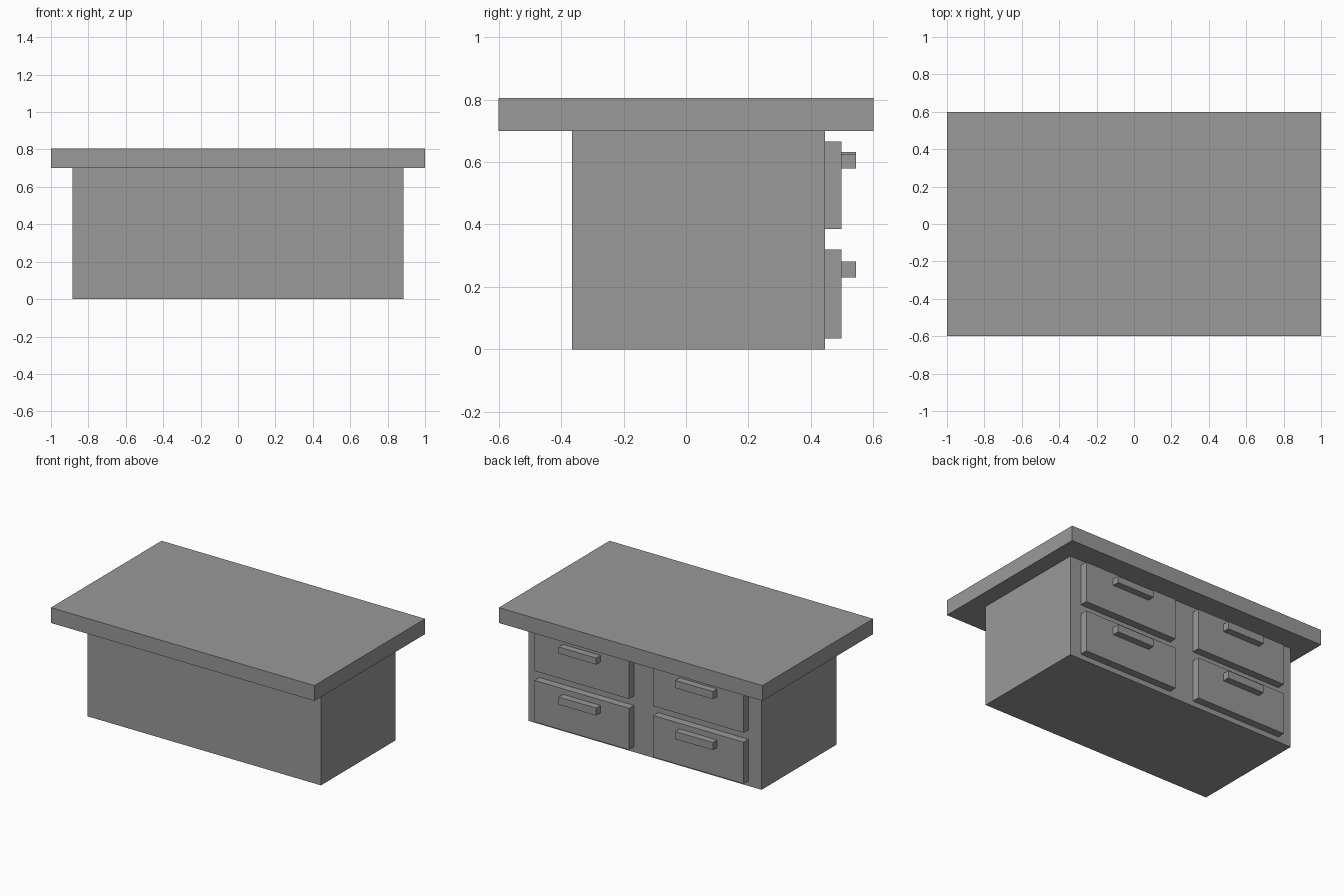
import bpy

cube = bpy.data.objects.get("Cube")
if cube:
    bpy.data.objects.remove(cube, do_unlink=True)

grey = bpy.data.materials.new("plain_grey")
grey.use_nodes = True
colour = (0.32, 0.32, 0.32, 1)
grey.diffuse_color = colour
grey.node_tree.nodes["Principled BSDF"].inputs["Base Color"].default_value = colour


def box(name, x, y, z):
    """Flat-sided box from its (low, high) extents on each axis."""
    spans = (x, y, z)
    bpy.ops.mesh.primitive_cube_add(size=1, location=[(a + b) / 2 for a, b in spans])
    obj = bpy.context.object
    obj.name = name
    obj.scale = [b - a for a, b in spans]
    bpy.ops.object.transform_apply(location=False, rotation=False, scale=True)
    obj.data.materials.append(grey)
    return obj


def centred(middle, width):
    return (middle - width / 2, middle + width / 2)


BODY_BACK = 0.445
DRAWER_FACE = 0.498
HANDLE_FACE = 0.545

# Desk body and overhanging top
box("desk_body", (-0.885, 0.885), (-0.365, BODY_BACK), (0, 0.7))
box("desk_top", (-1, 1), (-0.6, 0.6), (0.7, 0.805))

# Two columns of drawers, each with a bar handle
rows = {"upper": ((0.385, 0.665), 0.58), "lower": ((0.035, 0.32), 0.23)}
columns = {"left": (0.4425, 0.717), "right": (-0.4425, 0.687)}
for side, (middle, width) in columns.items():
    for level, (height, handle_base) in rows.items():
        box(f"{level}_{side}_drawer", centred(middle, width),
            (BODY_BACK, DRAWER_FACE), height)
        thickness = 0.045 if (side, level) == ("left", "upper") else 0.052
        box(f"{level}_{side}_handle", centred(middle, 0.285),
            (DRAWER_FACE, HANDLE_FACE), (handle_base, handle_base + thickness))
